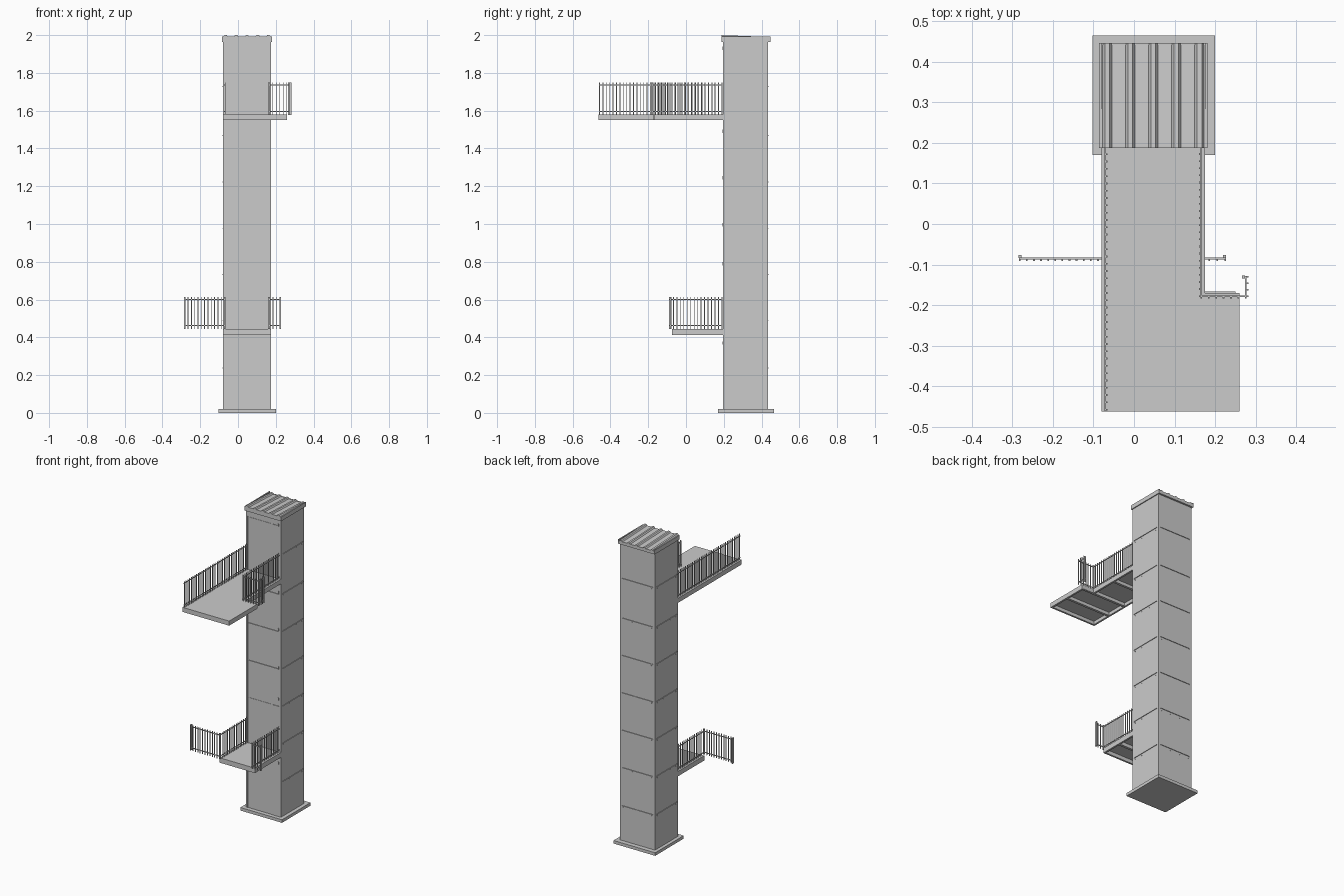
import bpy, bmesh
from mathutils import Matrix, Vector

if "Cube" in bpy.data.objects:
    bpy.data.objects.remove(bpy.data.objects["Cube"])


def boxes(name, items):
    """One object from boxes given as (x0, x1, y0, y1, z0, z1)."""
    bm = bmesh.new()
    for x0, x1, y0, y1, z0, z1 in items:
        m = (Matrix.Translation(((x0 + x1) / 2, (y0 + y1) / 2, (z0 + z1) / 2))
             @ Matrix.Diagonal((abs(x1 - x0), abs(y1 - y0), abs(z1 - z0), 1)))
        bmesh.ops.create_cube(bm, size=1, matrix=m)
    return finish(name, bm)


def finish(name, bm):
    bmesh.ops.recalc_face_normals(bm, faces=bm.faces)
    me = bpy.data.meshes.new(name)
    bm.to_mesh(me)
    bm.free()
    ob = bpy.data.objects.new(name, me)
    bpy.context.collection.objects.link(ob)
    return ob


def prism(name, outline, z0, z1):
    """Extrude an xy outline upwards."""
    bm = bmesh.new()
    f = bm.faces.new([bm.verts.new((x, y, z0)) for x, y in outline])
    r = bmesh.ops.extrude_face_region(bm, geom=[f])
    vs = [v for v in r["geom"] if isinstance(v, bmesh.types.BMVert)]
    bmesh.ops.translate(bm, verts=vs, vec=(0, 0, z1 - z0))
    return finish(name, bm)


# Tower dimensions
X0, X1, Y0, Y1 = -0.08, 0.175, 0.195, 0.435
ZB, ZT = 0.02, 1.968
P, G, D = 0.014, 0.003, 0.004
SEAMS = [0.25, 0.50, 0.745, 0.99, 1.235, 1.48, 1.74]

boxes("base_slab", [(-0.102, 0.2, 0.17, 0.465, 0, ZB)])
boxes("tower_core", [(X0 + D, X1 - D, Y0 + D, Y1 - D, ZB, ZT)])
boxes("corner_posts", [(x, x + P, y, y + P, ZB, ZT)
                       for x in (X0, X1 - P) for y in (Y0, Y1 - P)])

# Cladding panels with open seams, and the small fixings beneath each seam
side, back, bolts = [], [], []
levels = [ZB] + SEAMS + [ZT]
for a, b in zip(levels, levels[1:]):
    lo = a + (G if a > ZB else 0)
    hi = b - (G if b < ZT else 0)
    side += [(x, x + D, Y0 + P, Y1 - P, lo, hi) for x in (X0, X1 - D)]
    back.append((X0 + P, X1 - P, Y1 - D, Y1, lo, hi))
    if b < ZT:
        for t in (0.1, 0.35, 0.65, 0.9):
            y = Y0 + t * (Y1 - Y0)
            x = X0 + t * (X1 - X0)
            z = b - 0.014
            bolts += [(sx - 0.001, sx + 0.001, y - 0.002, y + 0.002, z, z + 0.004)
                      for sx in (X0, X1)]
            bolts.append((x - 0.002, x + 0.002, Y1 - 0.001, Y1 + 0.001, z, z + 0.004))
boxes("side_panels", side)
boxes("back_panels", back)
boxes("panel_bolts", bolts)

# Front: plain panels between the two door bays
mid = [0.745, 0.99, 1.235, 1.48]
boxes("front_panels", [(X0 + P + 0.002, X1 - P, Y0, Y0 + D, a + G, b - G)
                       for a, b in zip(mid, mid[1:])]
      + [(X0 + P, X1 - P, Y0, Y0 + D, 1.93, ZT)])
split = 0.107
for name, a, b in (("lower_doors", ZB, 0.742), ("upper_doors", 1.483, 1.925)):
    boxes(name, [(X0 + P + 0.002, split, Y0 + 0.002, Y0 + D, a, b),
                 (split + 0.003, X1 - P, Y0, Y0 + D, a, b)])
boxes("hinges", [(0.155, 0.16, Y0 - 0.002, Y0 + D, z - 0.009, z + 0.009)
                 for z in (0.37, 0.79, 0.995, 1.245, 1.49, 1.93)])

# Roof: fascia frame and a sloping ribbed sheet
RX0, RX1, RY0, RY1 = -0.086, 0.181, 0.188, 0.447
T = 0.006
boxes("roof_fascia", [(RX0, RX0 + T, RY0, RY1, 1.968, 1.992),
                      (RX1 - T, RX1, RY0, RY1, 1.968, 1.992),
                      (RX0, RX1, RY0, RY0 + T, 1.968, 1.992),
                      (RX0, RX1, RY1 - T, RY1, 1.964, 1.984),
                      (RX0, RX1, RY0, RY1, 1.964, 1.969)])
bm = bmesh.new()
prof = [(RX0, 0)]
for i in range(5):
    c = -0.066 + i * 0.0568
    prof += [(c - 0.012, 0), (c - 0.006, 0.008), (c + 0.006, 0.008), (c + 0.012, 0)]
prof.append((RX1, 0))
prof += [(RX1, -0.004), (RX0, -0.004)]
ends = []
for y, z in ((RY0, 1.992), (RY1, 1.982)):
    ends.append([bm.verts.new((x, y, z + h)) for x, h in prof])
n = len(prof)
for i in range(n):
    j = (i + 1) % n
    bm.faces.new((ends[0][i], ends[0][j], ends[1][j], ends[1][i]))
bm.faces.new(ends[0])
bm.faces.new(ends[1])
finish("roof_sheet", bm)


# Landings: top plate, edge beams following the outline, cross beams
def landing(name, outline, z0, z1, crosses):
    prism(name + "_plate", outline, z1 - 0.008, z1)
    w = 0.012
    rim = []
    for (ax, ay), (bx, by) in zip(outline, outline[1:] + outline[:1]):
        # inward normal of a counter-clockwise outline
        d = (Vector((bx, by)) - Vector((ax, ay))).normalized()
        nx, ny = -d.y * w, d.x * w
        xs, ys = (ax, bx, ax + nx, bx + nx), (ay, by, ay + ny, by + ny)
        rim.append((min(xs), max(xs), min(ys), max(ys), z0, z1 - 0.002))
    boxes(name + "_edge_beams", rim)
    boxes(name + "_cross_beams", [(X0 + 0.005, xe, y - 0.008, y + 0.008, z0 + 0.001, z1 - 0.004)
                                  for y, xe in crosses])


landing("upper_landing", [(X0, -0.463), (0.26, -0.463), (0.26, -0.17), (X1, -0.17),
                          (X1, Y0), (X0, Y0)], 1.55, 1.58,
        [(-0.32, 0.25), (-0.175, 0.25), (0.01, 0.17)])
landing("lower_landing", [(X0, -0.075), (X1, -0.075), (X1, Y0), (X0, Y0)], 0.413, 0.445,
        [(0.06, 0.17)])


# Railings: flat rails with balusters standing on one side
def railing(name, a, b, z0, z1, off, step=0.0178):
    a, b, off = Vector(a), Vector(b), Vector(off)
    length = (b - a).length
    h = 0.002
    lo = (min(a.x, b.x) - h, max(a.x, b.x) + h, min(a.y, b.y) - h, max(a.y, b.y) + h)
    items = [lo + (z0 + 0.014, z0 + 0.019), lo + (z1 - 0.016, z1 - 0.011)]
    count = max(2, round(length / step))
    for i in range(count + 1):
        p = a.lerp(b, i / count) + off * 0.004
        r = 0.0021
        items.append((p.x - r, p.x + r, p.y - r, p.y + r, z0, z1))
    boxes(name, items)


XL, XR = -0.0715, 0.166
railing("upper_left_railing", (XL, -0.458), (XL, 0.19), 1.578, 1.75, (1, 0))
railing("upper_right_railing", (XR, -0.178), (XR, 0.19), 1.578, 1.75, (-1, 0))
railing("upper_step_railing", (XR, -0.178), (0.276, -0.178), 1.578, 1.75, (0, -1))
railing("upper_return_railing", (0.276, -0.178), (0.276, -0.13), 1.578, 1.75, (1, 0))
railing("upper_edge_upstand", (0.256, -0.458), (0.256, -0.18), 1.56, 1.578, (0, 0), 1)
railing("lower_left_railing", (XL, -0.085), (XL, 0.19), 0.445, 0.613, (1, 0))
railing("lower_right_railing", (XR, -0.085), (XR, 0.19), 0.445, 0.613, (-1, 0))
railing("lower_left_wing", (-0.282, -0.085), (XL, -0.085), 0.445, 0.613, (0, -1))
railing("lower_right_wing", (XR, -0.085), (0.225, -0.085), 0.445, 0.613, (0, -1))

# End posts of the free railing ends
boxes("railing_end_posts", [(x - 0.004, x + 0.004, y - 0.004, y + 0.004, a, b)
                            for x, y, a, b in ((-0.281, -0.08, 0.445, 0.613),
                                               (0.223, -0.08, 0.445, 0.613),
                                               (0.27, -0.131, 1.578, 1.75))])
